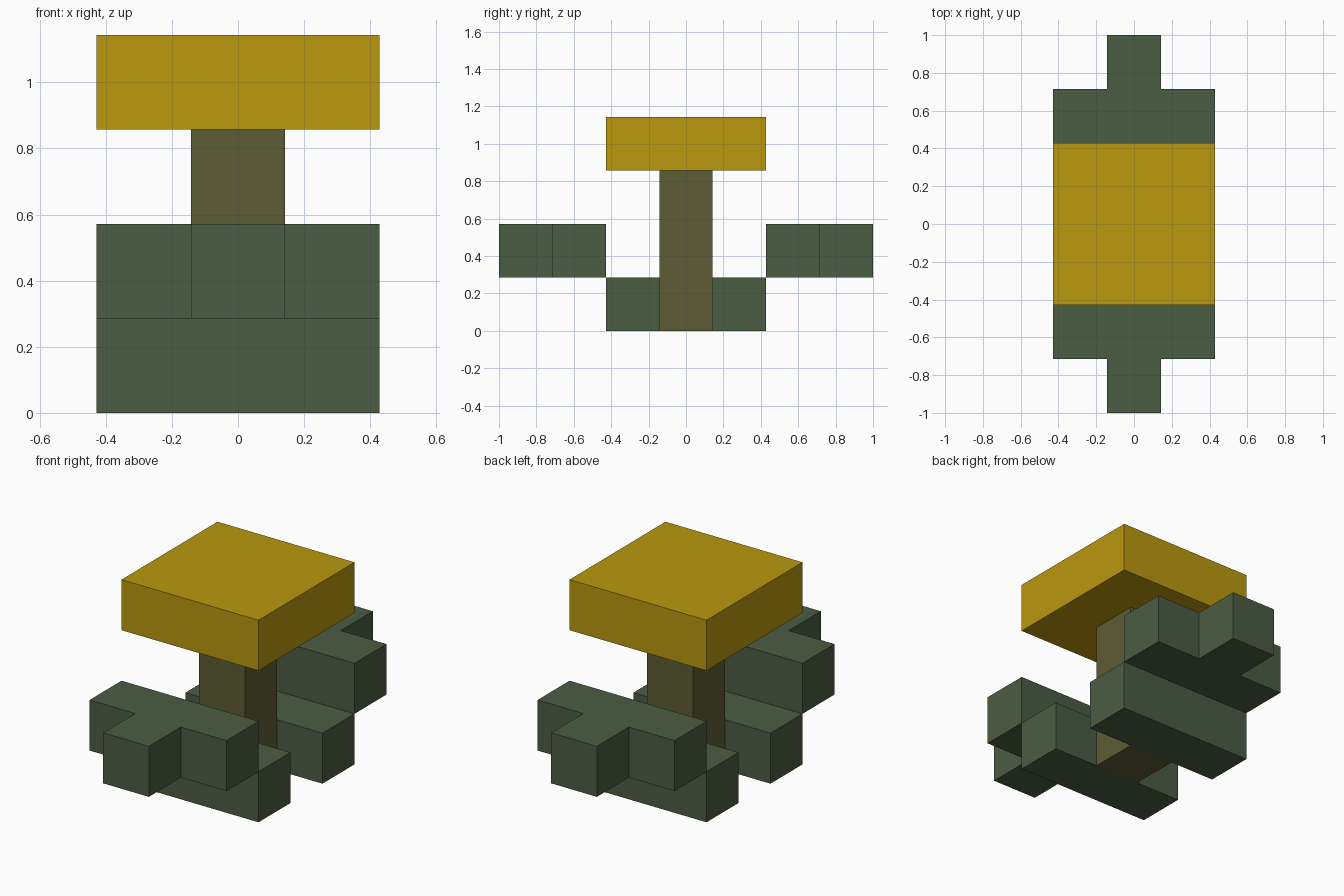
import bpy
import bmesh

if "Cube" in bpy.data.objects:
    bpy.data.objects.remove(bpy.data.objects["Cube"])

U = 2 / 7  # block size: the model is 3 x 7 x 4 blocks


def material(name, rgb):
    """Flat colour given as 0-255 sRGB, stored as linear."""
    lin = [((c / 255 + 0.055) / 1.055) ** 2.4 for c in rgb]
    m = bpy.data.materials.new(name)
    m.diffuse_color = (*lin, 1)
    m.use_nodes = True
    m.node_tree.nodes["Principled BSDF"].inputs["Base Color"].default_value = m.diffuse_color
    return m


yellow = material("yellow", (186, 153, 15))
green = material("leaf green", (75, 93, 67))
brown = material("olive brown", (93, 92, 53))


def prism(name, outline, z0, z1, mat):
    """Extrude a floor outline (in blocks) from height z0 to z1."""
    bm = bmesh.new()
    base = bm.faces.new([bm.verts.new((x * U, y * U, z0 * U)) for x, y in outline])
    top = bmesh.ops.extrude_face_region(bm, geom=[base])["geom"]
    verts = [v for v in top if isinstance(v, bmesh.types.BMVert)]
    bmesh.ops.translate(bm, verts=verts, vec=(0, 0, (z1 - z0) * U))
    bmesh.ops.recalc_face_normals(bm, faces=bm.faces)
    mesh = bpy.data.meshes.new(name)
    bm.to_mesh(mesh)
    bm.free()
    mesh.materials.append(mat)
    obj = bpy.data.objects.new(name, mesh)
    bpy.context.collection.objects.link(obj)


def rect(x, y0, y1):
    return [(-x, y0), (x, y0), (x, y1), (-x, y1)]


# Central stem and square flower head
prism("stem", rect(0.5, -0.5, 0.5), 0, 3, brown)
prism("flower_head", rect(1.5, -1.5, 1.5), 3, 4, yellow)

# Lower leaf bars and raised T-shaped leaf tips, front and back
tip = [(-1.5, 1.5), (1.5, 1.5), (1.5, 2.5), (0.5, 2.5),
       (0.5, 3.5), (-0.5, 3.5), (-0.5, 2.5), (-1.5, 2.5)]
for side, s in (("front", -1), ("back", 1)):
    prism(side + "_leaf_base", rect(1.5, s * 0.5, s * 1.5), 0, 1, green)
    prism(side + "_leaf_tip", [(x, s * y) for x, y in tip], 1, 2, green)
